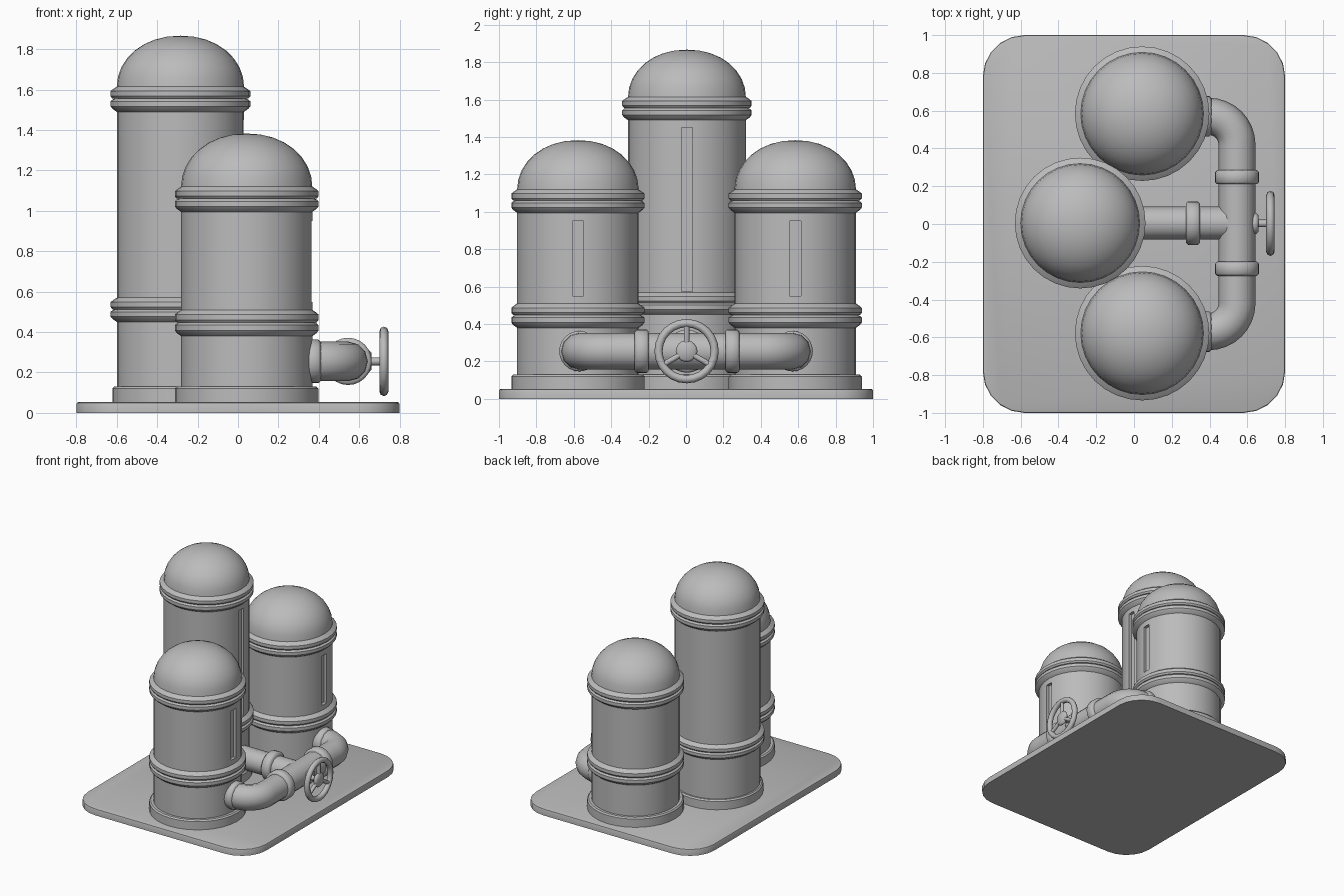
import bpy, bmesh, math
from mathutils import Vector

if "Cube" in bpy.data.objects:
    bpy.data.objects.remove(bpy.data.objects["Cube"])

grey = bpy.data.materials.new("plain grey")
grey.diffuse_color = (0.5, 0.5, 0.5, 1)
grey.use_nodes = True
grey.node_tree.nodes["Principled BSDF"].inputs["Base Color"].default_value = grey.diffuse_color


def finish(ob, angle=35):
    ob.data.materials.clear()
    ob.data.materials.append(grey)
    bpy.ops.object.select_all(action='DESELECT')
    ob.select_set(True)
    bpy.context.view_layer.objects.active = ob
    bpy.ops.object.shade_smooth_by_angle(angle=math.radians(angle))
    return ob


def add_mesh(name, bm):
    bmesh.ops.recalc_face_normals(bm, faces=bm.faces)
    me = bpy.data.meshes.new(name)
    bm.to_mesh(me)
    bm.free()
    ob = bpy.data.objects.new(name, me)
    bpy.context.collection.objects.link(ob)
    return ob


def lathe(name, profile, loc, axis='Z', sides=32):
    """Spin a (radius, height) profile that starts and ends on the axis."""
    bm = bmesh.new()
    rings = []
    for r, h in profile:
        n = 1 if r == 0 else sides
        rings.append([bm.verts.new((r * math.cos(2 * math.pi * i / sides),
                                    r * math.sin(2 * math.pi * i / sides), h)) for i in range(n)])
    for a, b in zip(rings, rings[1:]):
        for i in range(sides):
            j = (i + 1) % sides
            quad = [a[i % len(a)], a[j % len(a)], b[j % len(b)], b[i % len(b)]]
            bm.faces.new(list(dict.fromkeys(quad)))
    ob = add_mesh(name, bm)
    turn = {'Z': (0, 0, 0), 'X': (0, math.pi / 2, 0), 'Y': (-math.pi / 2, 0, 0)}[axis]
    ob.rotation_euler = turn
    ob.location = loc
    return ob


def tube(name, points, radius, closed=False, sides=2):
    """Sweep a round section along a path."""
    cu = bpy.data.curves.new(name, 'CURVE')
    cu.dimensions = '3D'
    cu.bevel_depth = radius
    cu.bevel_resolution = sides
    cu.use_fill_caps = True
    sp = cu.splines.new('POLY')
    sp.points.add(len(points) - 1)
    for p, co in zip(sp.points, points):
        p.co = (*co, 1)
    sp.use_cyclic_u = closed
    ob = bpy.data.objects.new(name, cu)
    bpy.context.collection.objects.link(ob)
    bpy.ops.object.select_all(action='DESELECT')
    ob.select_set(True)
    bpy.context.view_layer.objects.active = ob
    bpy.ops.object.convert(target='MESH')
    return finish(bpy.context.object, 50)


def band(r, R, z0, z1):
    """Double rounded band between two heights."""
    h = (z1 - z0) / 2
    pts = [(r, z0 - 0.015)]
    for k in range(2):
        z = z0 + k * h
        pts += [(R - 0.01, z), (R, z + 0.25 * h), (R, z + 0.75 * h), (R - 0.01, z + 0.92 * h)]
        if k == 0:
            pts.append((R - 0.018, z + h))
    return pts + [(r, z1 + 0.01)]


def tank(name, x, y, r, R, foot, low, high, top, slot):
    prof = [(0, 0.04), (foot, 0.04), (foot, foot_top - 0.01), (foot - 0.01, foot_top), (r, foot_top)]
    prof += band(r, R, *low) + band(r, R, *high)
    z = high[1] + 0.01
    for i in range(1, 9):
        t = i * math.pi / 16
        prof.append((0 if i == 8 else r * math.cos(t) ** 0.95, z + (top - z) * math.sin(t)))
    ob = lathe(name, prof, (x, y, 0))
    # sight slot cut into the side facing the valve
    bm = bmesh.new()
    bmesh.ops.create_cube(bm, size=1)
    z0, z1 = slot
    for v in bm.verts:
        v.co = Vector((x + r + v.co.x * 0.05, y + v.co.y * 0.06, (z0 + z1) / 2 + v.co.z * (z1 - z0)))
    cutter = add_mesh(name + "_slot_cutter", bm)
    cutter.hide_render = True
    mod = ob.modifiers.new("slot", 'BOOLEAN')
    mod.operation = 'DIFFERENCE'
    mod.object = cutter
    mod.solver = 'EXACT'
    bpy.context.view_layer.objects.active = ob
    bpy.ops.object.modifier_apply(modifier=mod.name)
    bpy.data.objects.remove(cutter)
    finish(ob)


# Base plate with rounded corners
bm = bmesh.new()
outline = []
c = 0.22
for k, (sx, sy) in enumerate([(1, 1), (-1, 1), (-1, -1), (1, -1)]):
    for i in range(6):
        a = (k + i / 5) * math.pi / 2
        outline.append(bm.verts.new((sx * (0.8 - c) + c * math.cos(a), sy * (1 - c) + c * math.sin(a), 0)))
face = bm.faces.new(outline)
new = bmesh.ops.extrude_face_region(bm, geom=[face])['geom']
bmesh.ops.translate(bm, verts=[v for v in new if isinstance(v, bmesh.types.BMVert)], vec=(0, 0, 0.053))
rim = [e for e in bm.edges if all(v.co.z > 0.05 for v in e.verts)]
bmesh.ops.bevel(bm, geom=rim, offset=0.01, segments=2, affect='EDGES', profile=0.5)
finish(add_mesh("base_plate", bm))

# Three domed tanks
foot_top = 0.13
tank("tall_tank", -0.285, 0.005, 0.315, 0.346, 0.337, (0.465, 0.56), (1.505, 1.605), 1.867, (0.575, 1.45))
for side, y in (("front", -0.578), ("back", 0.584)):
    tank(side + "_tank", 0.043, y, 0.325, 0.356, 0.356, (0.395, 0.5), (1.01, 1.11), 1.383, (0.55, 0.95))

# Pipework: bent run joining the short tanks, with a branch to the tall tank
pz, px, pr, bend = 0.255, 0.545, 0.098, 0.15
for side, s in (("front", -1), ("back", 1)):
    cx, cy = px - bend, 0.57 - bend
    path = [(0.2, s * 0.57, pz)]
    for i in range(9):
        a = math.pi / 2 * (1 - i / 8)
        path.append((cx + bend * math.cos(a), s * (cy + bend * math.sin(a)), pz))
    path.append((px, 0, pz))
    tube(side + "_elbow_pipe", path, pr, sides=4)
tube("branch_pipe", [(-0.1, 0.005, pz), (px, 0.005, pz)], 0.088, sides=4)


def collar(name, loc, axis, r, w):
    h = w / 2
    finish(lathe(name, [(0, -h), (r - 0.012, -h), (r, -h + 0.012), (r, h - 0.012), (r - 0.012, h), (0, h)],
                 loc, axis, 24), 50)


collar("front_coupling", (px, -0.237, pz), 'Y', 0.117, 0.075)
collar("back_coupling", (px, 0.248, pz), 'Y', 0.117, 0.075)
collar("branch_coupling", (0.312, 0.005, pz), 'X', 0.115, 0.075)
collar("front_tank_collar", (0.37, -0.57, pz), 'X', 0.108, 0.08)
collar("back_tank_collar", (0.37, 0.57, pz), 'X', 0.108, 0.08)

# Valve stem and hand wheel
wx, wy, wr = 0.722, 0.003, 0.15
collar("valve_bonnet", (0.64, wy, pz), 'X', 0.055, 0.04)
tube("valve_stem", [(0.6, wy, pz), (wx, wy, pz)], 0.02)
collar("wheel_hub", (wx, wy, pz), 'X', 0.058, 0.03)
rim_pts = [(wx, wy + wr * math.cos(2 * math.pi * i / 24), pz + wr * math.sin(2 * math.pi * i / 24))
           for i in range(24)]
tube("wheel_rim", rim_pts, 0.022, closed=True)
for i in range(3):
    a = math.pi / 2 + i * 2 * math.pi / 3
    tube("wheel_spoke_%d" % (i + 1),
         [(wx, wy, pz), (wx, wy + wr * math.cos(a), pz + wr * math.sin(a))], 0.015)
